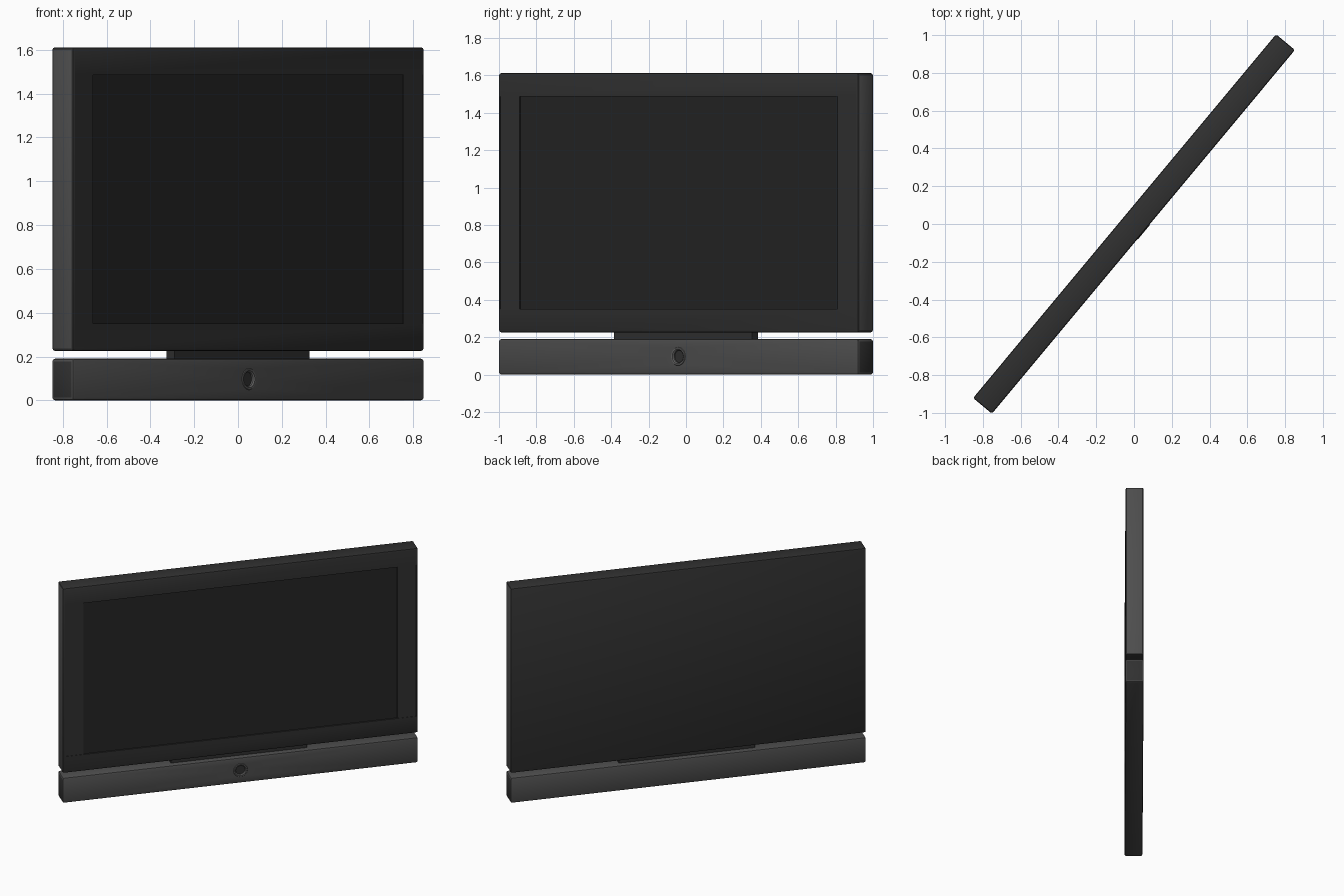
import bpy, bmesh, math
from mathutils import Matrix

if "Cube" in bpy.data.objects:
    bpy.data.objects.remove(bpy.data.objects["Cube"])

ANGLE = math.radians(50.2)   # the whole set is turned about z
HL, HD = 1.253, 0.065        # half length, half depth
parts = []


def material(name, v):
    m = bpy.data.materials.new(name)
    m.diffuse_color = (v, v, v, 1)
    m.use_nodes = True
    m.node_tree.nodes["Principled BSDF"].inputs["Base Color"].default_value = m.diffuse_color
    return m


dark = material("dark_plastic", 0.03)
light = material("grey_fabric", 0.075)
glass = material("screen_glass", 0.018)
metal = material("ring_metal", 0.12)


def finish(name, bm, mats):
    bmesh.ops.recalc_face_normals(bm, faces=bm.faces)
    me = bpy.data.meshes.new(name)
    bm.to_mesh(me)
    bm.free()
    ob = bpy.data.objects.new(name, me)
    bpy.context.collection.objects.link(ob)
    for m in mats:
        me.materials.append(m)
    parts.append(ob)
    return ob


def box(name, x0, x1, y0, y1, z0, z1, mats=(), bevel=0.0):
    """Box with bevelled edges; a second material goes on the two end faces."""
    bm = bmesh.new()
    bmesh.ops.create_cube(bm, size=1)
    for v in bm.verts:
        v.co = ((x0 + x1) / 2 + v.co.x * (x1 - x0),
                (y0 + y1) / 2 + v.co.y * (y1 - y0),
                (z0 + z1) / 2 + v.co.z * (z1 - z0))
    if bevel:
        bmesh.ops.bevel(bm, geom=bm.edges[:], offset=bevel, segments=2,
                        profile=0.5, affect='EDGES')
    bm.normal_update()
    if len(mats) > 1:
        for f in bm.faces:
            f.material_index = int(abs(f.normal.x) > 0.98)
    return finish(name, bm, mats)


def lathe(name, profile, z, mats, closed=False, steps=48):
    """Revolve (radius, y) points about the front-to-back axis."""
    bm = bmesh.new()
    rings = []
    for i in range(steps):
        a = math.tau * i / steps
        rings.append([bm.verts.new((r * math.cos(a), y, z + r * math.sin(a))) for r, y in profile])
    n = len(profile)
    for i in range(steps):
        a, b = rings[i], rings[(i + 1) % steps]
        for j in range(n if closed else n - 1):
            k = (j + 1) % n
            bm.faces.new((a[j], a[k], b[k], b[j]))
    if not closed:
        bm.faces.new([r[0] for r in rings])
        bm.faces.new([r[-1] for r in rings])
    return finish(name, bm, mats)


def cut(target, cutter):
    mod = target.modifiers.new("cut", 'BOOLEAN')
    mod.operation, mod.solver, mod.object = 'DIFFERENCE', 'EXACT', cutter
    bpy.context.view_layer.objects.active = target
    bpy.ops.object.modifier_apply(modifier=mod.name)
    parts.remove(cutter)
    bpy.data.objects.remove(cutter)


# Television body: side bezels sit a hair behind the top and bottom rails
body = box("television_body", -HL, HL, -HD, HD, 0.225, 1.612, (dark, light), 0.012)
for s in (-1, 1):
    xs = sorted((s * 1.05, s * (HL - 0.013)))
    cut(body, box("side_cutter", *xs, -0.2, -HD + 0.003, 0.35, 1.486, (dark,)))
cut(body, box("screen_cutter", -1.107, 1.107, -0.2, -HD + 0.013, 0.35, 1.486, (dark,)))

# Screen panel in the recess
box("screen", -1.107, 1.107, -HD + 0.010, -HD + 0.016, 0.35, 1.486, (glass,))

# Neck joining the television to the sound bar
box("neck", -0.48, 0.48, -0.024, 0.024, 0.17, 0.24, (dark,))

# Sound bar with dark end caps
bar = box("sound_bar", -HL, HL, -HD, HD, 0.0, 0.19, (light, dark), 0.012)
cut(bar, lathe("dial_cutter", [(0.046, -0.2), (0.046, -HD + 0.02)], 0.097, (dark,)))

# Dial: metal ring around a sunken dark disc
lathe("dial_ring", [(0.05, -HD + 0.001), (0.047, -HD - 0.003), (0.039, -HD - 0.003),
                    (0.033, -HD + 0.003), (0.033, -HD + 0.02), (0.05, -HD + 0.02)],
      0.097, (metal,), closed=True)
lathe("dial_disc", [(0.034, -HD + 0.012), (0.034, -HD + 0.02)], 0.097, (dark,))

# Turn everything and smooth the rounded edges
for ob in parts:
    ob.data.transform(Matrix.Rotation(ANGLE, 4, 'Z'))
    ob.select_set(True)
    bpy.context.view_layer.objects.active = ob
bpy.ops.object.shade_smooth_by_angle(angle=math.radians(30))
